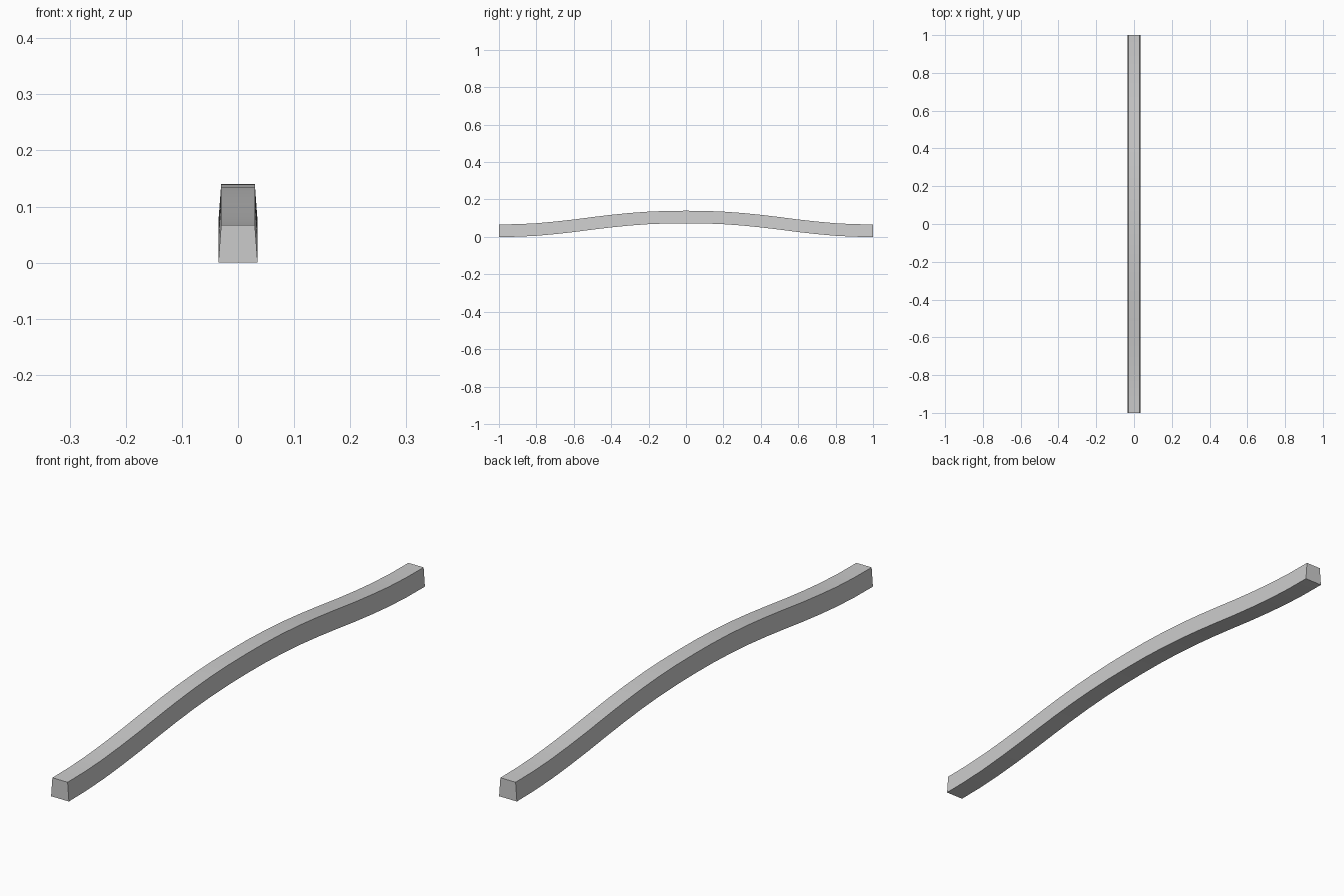
import bpy, bmesh

if "Cube" in bpy.data.objects:
    bpy.data.objects.remove(bpy.data.objects["Cube"])

# Half of the arch: rise of the underside at y = 0, 0.1 ... 1.0
RISE = [0.073, 0.072, 0.068, 0.061, 0.051, 0.039, 0.026, 0.015, 0.006, 0.001, 0.0]
HEIGHT = 0.067
BOTTOM_HALF, TOP_HALF = 0.035, 0.030

# Tapered section, swept along y
section = [(-BOTTOM_HALF, 0), (BOTTOM_HALF, 0), (TOP_HALF, HEIGHT), (-TOP_HALF, HEIGHT)]
bm = bmesh.new()
rings = []
for i in range(-10, 11):
    rings.append([bm.verts.new((x, i / 10, z + RISE[abs(i)])) for x, z in section])
for a, b in zip(rings, rings[1:]):
    for k in range(4):
        n = (k + 1) % 4
        bm.faces.new((a[k], a[n], b[n], b[k]))

# End caps
bm.faces.new(rings[0])
bm.faces.new(rings[-1])
bmesh.ops.recalc_face_normals(bm, faces=bm.faces)

mesh = bpy.data.meshes.new("curved_rail")
bm.to_mesh(mesh)
bm.free()
rail = bpy.data.objects.new("curved_rail", mesh)
bpy.context.collection.objects.link(rail)

# Smooth along the bow, sharp at the section corners
bpy.context.view_layer.objects.active = rail
rail.select_set(True)
bpy.ops.object.shade_smooth_by_angle(angle=0.52)
